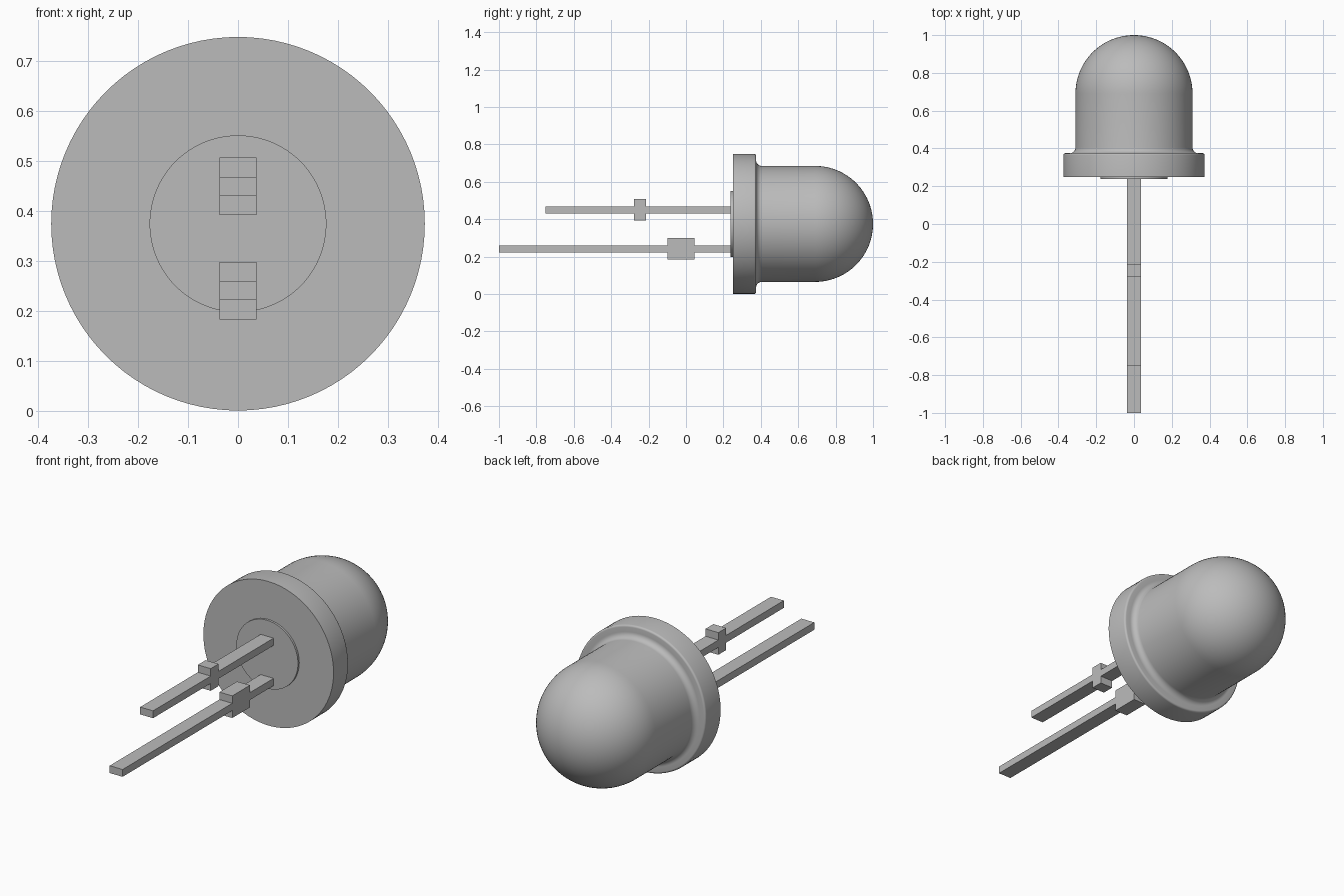
import bpy, bmesh
from math import sin, cos, pi, radians
from mathutils import Matrix, Vector

cube = bpy.data.objects.get("Cube")
if cube:
    bpy.data.objects.remove(cube, do_unlink=True)

AXIS_Z = 0.375
SEGMENTS = 96

grey = bpy.data.materials.new("plain grey")
grey.use_nodes = True
colour = (0.5, 0.5, 0.5, 1)
grey.diffuse_color = colour
grey.node_tree.nodes["Principled BSDF"].inputs["Base Color"].default_value = colour


def add_object(name, bm, smooth=False):
    bmesh.ops.recalc_face_normals(bm, faces=bm.faces)
    mesh = bpy.data.meshes.new(name)
    bm.to_mesh(mesh)
    bm.free()
    mesh.materials.append(grey)
    obj = bpy.data.objects.new(name, mesh)
    bpy.context.collection.objects.link(obj)
    if smooth:
        bpy.ops.object.select_all(action='DESELECT')
        obj.select_set(True)
        bpy.context.view_layer.objects.active = obj
        bpy.ops.object.shade_smooth_by_angle(angle=radians(35))
    return obj


def lathe(name, profile):
    """Spin (radius, y) points around the horizontal body axis."""
    bm = bmesh.new()
    verts = [bm.verts.new((r, y, AXIS_Z)) for r, y in profile]
    edges = [bm.edges.new(pair) for pair in zip(verts, verts[1:])]
    bmesh.ops.spin(bm, geom=verts + edges, cent=(0, 0, AXIS_Z), axis=(0, 1, 0),
                   angle=2 * pi, steps=SEGMENTS, use_merge=False)
    bmesh.ops.remove_doubles(bm, verts=bm.verts, dist=0.0001)
    return add_object(name, bm, smooth=True)


def arc(cr, cy, radius, start, end, steps):
    angles = [radians(start + (end - start) * i / steps) for i in range(steps + 1)]
    return [(cr + radius * cos(a), cy + radius * sin(a)) for a in angles]


# Lens: flat base, rim with softened edge, concave fillet, barrel and dome
BARREL = 0.31
profile = [(0, 0.25), (0.374, 0.25)]
profile += arc(0.364, 0.365, 0.01, 0, 90, 4)
profile += arc(BARREL + 0.03, 0.405, 0.03, 270, 180, 8)
profile += arc(0, 0.69, BARREL, 0, 90, 24)[:-1] + [(0, 1.0)]
lathe("lens_body", profile)

# Shallow round plate where the leads enter
lathe("base_plate", [(0, 0.239), (0.177, 0.239), (0.177, 0.252)])


# Leads: flat cross-shaped outlines extruded sideways
def lead(name, z, tip, stop_start, stop_end, root=0.245):
    thin, wide, half_width = 0.019, 0.0575, 0.037
    upper = [(tip, thin), (stop_start, thin), (stop_start, wide),
             (stop_end, wide), (stop_end, thin), (root, thin)]
    outline = upper + [(y, -h) for y, h in reversed(upper)]
    bm = bmesh.new()
    face = bm.faces.new([bm.verts.new((-half_width, y, z + h)) for y, h in outline])
    result = bmesh.ops.extrude_face_region(bm, geom=[face], use_keep_orig=True)
    moved = [v for v in result["geom"] if isinstance(v, bmesh.types.BMVert)]
    bmesh.ops.translate(bm, verts=moved, vec=Vector((2 * half_width, 0, 0)))
    add_object(name, bm)


lead("upper_short_lead", 0.45, -0.75, -0.277, -0.213)
lead("lower_long_lead", 0.241, -1.0, -0.10, 0.045)
